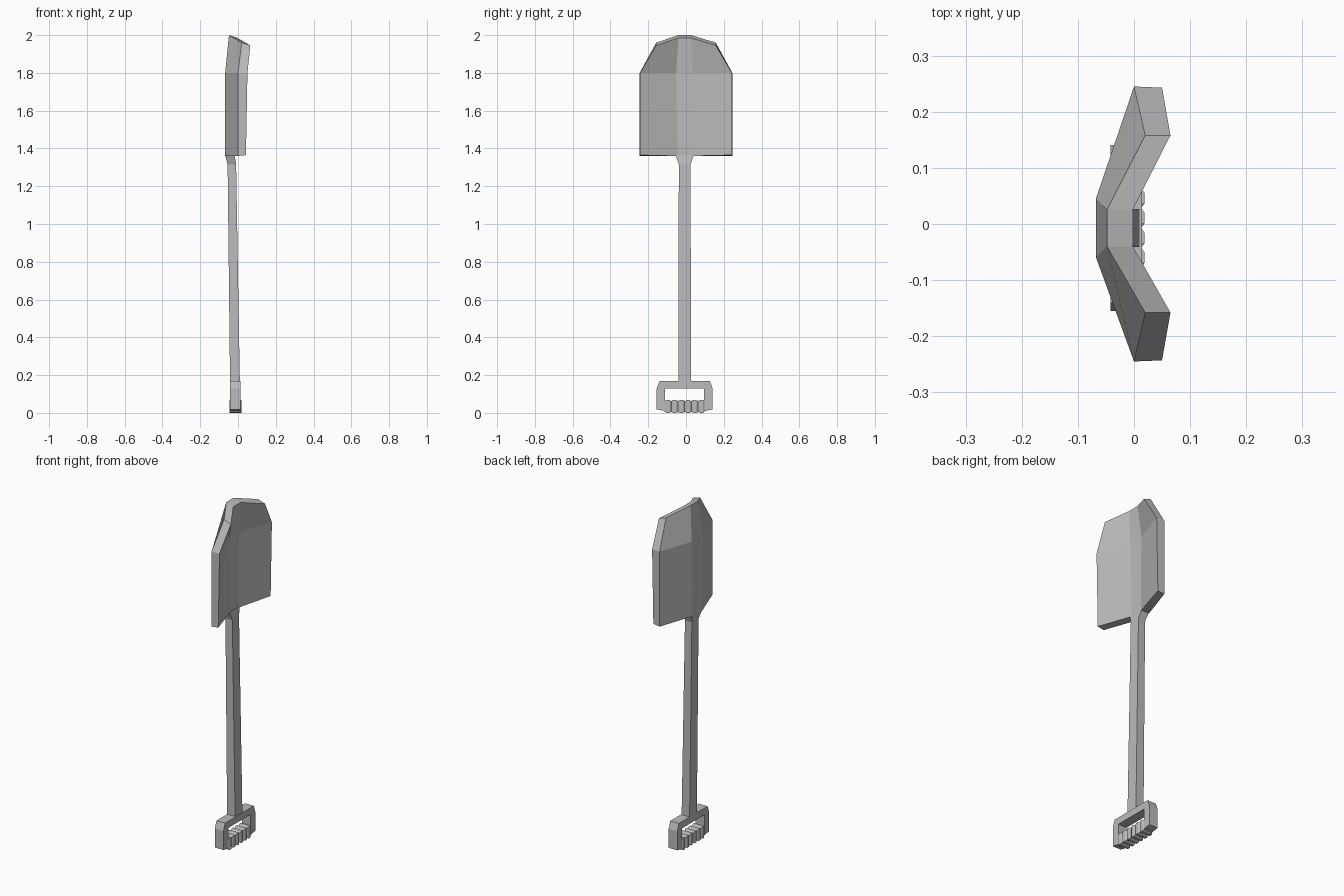
import bpy, bmesh

if "Cube" in bpy.data.objects:
    bpy.data.objects.remove(bpy.data.objects["Cube"])

grey = bpy.data.materials.new("steel grey")
grey.diffuse_color = (0.5, 0.5, 0.5, 1)
grey.use_nodes = True
grey.node_tree.nodes["Principled BSDF"].inputs["Base Color"].default_value = grey.diffuse_color
MID = -0.007  # centre line of shaft and grip in y


def finish(name, bm):
    bmesh.ops.recalc_face_normals(bm, faces=bm.faces)
    mesh = bpy.data.meshes.new(name)
    bm.to_mesh(mesh)
    bm.free()
    mesh.materials.append(grey)
    obj = bpy.data.objects.new(name, mesh)
    bpy.context.collection.objects.link(obj)
    return obj


def loft(name, rings):
    """Skin equal rings of points and close both ends with quad strips."""
    bm = bmesh.new()
    rows = [[bm.verts.new(p) for p in ring] for ring in rings]
    n = len(rows[0])
    for a, b in zip(rows, rows[1:]):
        for i in range(n):
            j = (i + 1) % n
            bm.faces.new((a[i], a[j], b[j], b[i]))
    for row in (rows[0], rows[-1]):
        for i in range(n // 2 - 1):
            bm.faces.new((row[i], row[i + 1], row[n - 2 - i], row[n - 1 - i]))
    return finish(name, bm)


def blade_ring(back_edge, back_mid, front_mid, front_edge):
    """Each argument is (x, half width, z); gives a bent plate section."""
    (xa, ya, za), (xb, yb, zb) = back_edge, back_mid
    (xc, yc, zc), (xd, yd, zd) = front_mid, front_edge
    return [(xa, -ya, za), (xb, MID - yb, zb), (xb, MID + yb, zb), (xa, ya, za),
            (xd, yd, zd), (xc, MID + yc, zc), (xc, MID - yc, zc), (xd, -yd, zd)]


# Bent blade, folded forward at its tip
loft("blade", [
    blade_ring((0, .245, 1.36), (-.068, .05, 1.36), (-.02, .038, 1.36), (.042, .243, 1.365)),
    blade_ring((0, .245, 1.80), (-.068, .052, 1.80), (-.018, .045, 1.80), (.05, .243, 1.80)),
    blade_ring((.02, .158, 1.96), (-.048, .033, 2.0), (-.002, .033, 1.985), (.065, .158, 1.945)),
])


def bar_ring(x0, x1, half, z):
    return [(x0, MID - half, z), (x0, MID + half, z),
            (x1, MID + half, z), (x1, MID - half, z)]


# Slightly leaning shaft with a flared neck under the blade
loft("shaft", [
    bar_ring(-.042, .010, .034, .15),
    bar_ring(-.055, -.010, .031, 1.315),
    bar_ring(-.068, -.018, .048, 1.365),
])

# Arch of the grip: profile in y and z, extruded through x
half_arch = [(.103, .01), (.148, .018), (.148, .13), (.133, .17)]
inner = [(.103, .13)]
right = half_arch
left = [(-y, z) for y, z in reversed(half_arch)]
profile = right + left + [(-y, z) for y, z in inner] + inner
bm = bmesh.new()
face = bm.faces.new([bm.verts.new((-.042, MID + y, z)) for y, z in profile])
ext = bmesh.ops.extrude_face_region(bm, geom=[face])
verts = [v for v in ext["geom"] if isinstance(v, bmesh.types.BMVert)]
bmesh.ops.translate(bm, verts=verts, vec=(.056, 0, 0))
finish("grip_arch", bm)

# Hand bar with finger ridges: thick bands parted by shallow grooves
rings = []
FINGERS = 6
pitch = .212 / FINGERS
for k in range(FINGERS):
    start = MID - .106 + k * pitch
    for t, g in ((0, .006), (.25, 0), (.75, 0), (1, .006)):
        if t == 0 and k:
            continue
        y = start + t * pitch
        x0, x1, z0, z1 = -.045 + g, .019 - g, g, .068 - g
        rings.append([(x0, y, z0), (x0, y, z1), (x1, y, z1), (x1, y, z0)])
loft("hand_bar", rings)
